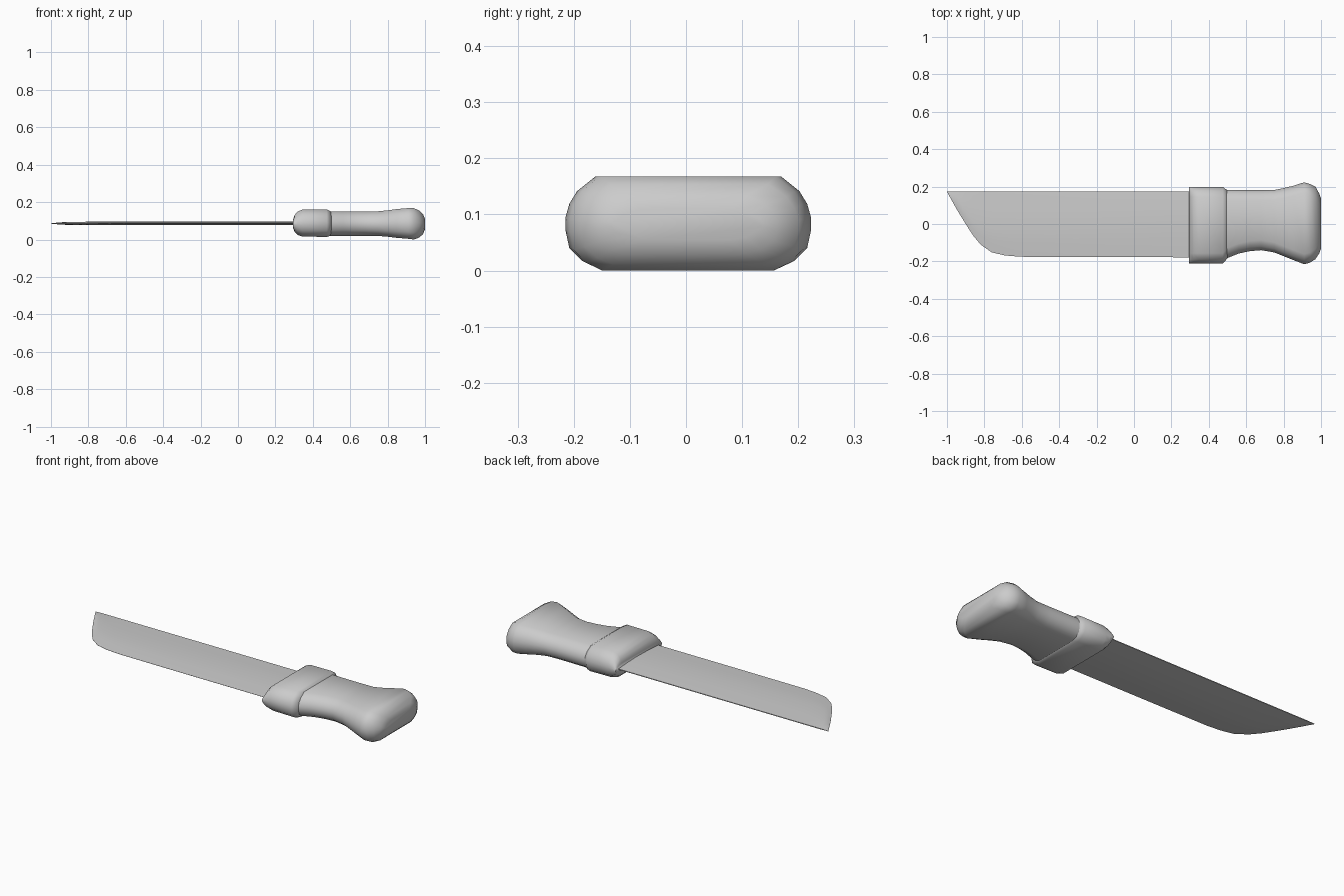
import bpy, bmesh
from math import radians


def loft(name, rings, angle):
    """Skin a list of equal-length closed rings and cap both ends."""
    bm = bmesh.new()
    loops = [[bm.verts.new(p) for p in ring] for ring in rings]
    n = len(loops[0])
    for a, b in zip(loops, loops[1:]):
        for i in range(n):
            j = (i + 1) % n
            bm.faces.new((a[i], a[j], b[j], b[i]))
    bm.faces.new(loops[0])
    bm.faces.new(loops[-1])
    bmesh.ops.remove_doubles(bm, verts=bm.verts, dist=0.0003)
    bmesh.ops.recalc_face_normals(bm, faces=bm.faces)
    mesh = bpy.data.meshes.new(name)
    bm.to_mesh(mesh)
    bm.free()
    ob = bpy.data.objects.new(name, mesh)
    bpy.context.collection.objects.link(ob)
    bpy.ops.object.select_all(action='DESELECT')
    ob.select_set(True)
    bpy.context.view_layer.objects.active = ob
    bpy.ops.object.shade_smooth_by_angle(angle=radians(angle))
    return ob


# Side rounding of the grip: (inset from the outline, fraction of height)
ROUND = [(0.058, 0), (0.03, 0.08), (0.007, 0.22), (0, 0.42), (0, 0.55),
         (0.007, 0.7), (0.021, 0.84), (0.054, 1)]


def grip_ring(x, y0, y1, z0, z1):
    h = z1 - z0
    right = [(x, y1 - d, z0 + f * h) for d, f in ROUND]
    left = [(x, y0 + d, z0 + f * h) for d, f in reversed(ROUND)]
    return right + left


# Handle: x, y min, y max, z min, z max
handle = [
    (0.45, -0.19, 0.183, 0.020, 0.151), (0.50, -0.182, 0.183, 0.020, 0.151),
    (0.56, -0.158, 0.182, 0.020, 0.151), (0.62, -0.145, 0.181, 0.020, 0.151),
    (0.68, -0.140, 0.181, 0.020, 0.151), (0.75, -0.152, 0.182, 0.019, 0.151),
    (0.80, -0.172, 0.192, 0.015, 0.156), (0.85, -0.192, 0.204, 0.009, 0.163),
    (0.91, -0.215, 0.223, 0.004, 0.168), (0.94, -0.207, 0.214, 0.000, 0.168),
    (0.97, -0.188, 0.200, 0.011, 0.154), (0.99, -0.158, 0.163, 0.030, 0.134),
    (1.00, -0.132, 0.137, 0.055, 0.110),
]
loft("handle", [grip_ring(*s) for s in handle], 60)

# Bolster between handle and blade
bolster = [
    (0.295, -0.210, 0.199, 0.060, 0.110), (0.303, -0.210, 0.199, 0.040, 0.131),
    (0.318, -0.210, 0.199, 0.025, 0.149), (0.345, -0.210, 0.199, 0.016, 0.160),
    (0.475, -0.210, 0.199, 0.014, 0.161), (0.488, -0.197, 0.188, 0.018, 0.155),
    (0.500, -0.183, 0.182, 0.024, 0.147),
]
loft("bolster", [grip_ring(*s) for s in bolster], 60)

# Blade: x, cutting edge y, ridge y, half thickness at the ridge
ZC, SPINE = 0.086, 0.174
blade = [
    (-1.0, 0.172, 0.173, 0.001), (-0.95, 0.082, 0.125, 0.006),
    (-0.90, 0.000, 0.060, 0.008), (-0.86, -0.062, 0.010, 0.009),
    (-0.82, -0.110, -0.015, 0.009), (-0.76, -0.152, -0.025, 0.0095),
    (-0.69, -0.168, -0.025, 0.0095), (-0.61, -0.175, -0.025, 0.0095),
    (-0.20, -0.177, -0.010, 0.0095), (0.33, -0.178, 0.015, 0.0095),
]


def blade_ring(x, edge, ridge, t):
    s = min(0.002, t * 0.5)
    k = (ridge + SPINE) / 2
    m = (ridge + edge) / 2
    upper = [(SPINE, s), (k, t * 0.75), (ridge, t), (m, t * 0.7), (edge, 0.0005)]
    return ([(x, y, ZC + h) for y, h in upper]
            + [(x, y, ZC - h) for y, h in reversed(upper)])


loft("blade", [blade_ring(*s) for s in blade], 40)
